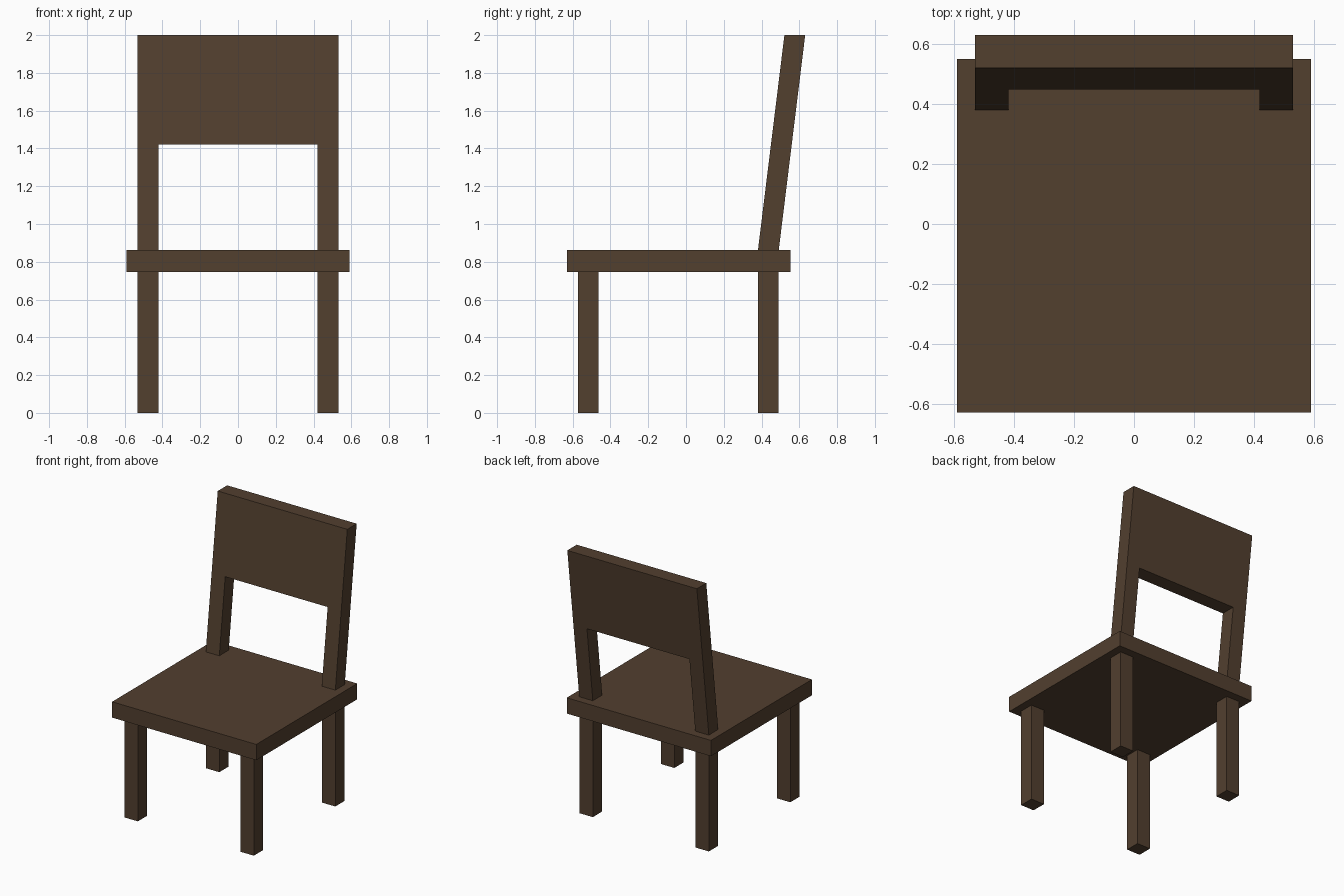
import bpy, bmesh

if "Cube" in bpy.data.objects:
    bpy.data.objects.remove(bpy.data.objects["Cube"])

wood = bpy.data.materials.new("dark_wood")
wood.diffuse_color = (0.085, 0.05, 0.028, 1)
wood.use_nodes = True
wood.node_tree.nodes["Principled BSDF"].inputs["Base Color"].default_value = wood.diffuse_color


def finish(name, bm):
    bmesh.ops.recalc_face_normals(bm, faces=bm.faces)
    mesh = bpy.data.meshes.new(name)
    bm.to_mesh(mesh)
    bm.free()
    mesh.materials.append(wood)
    obj = bpy.data.objects.new(name, mesh)
    bpy.context.collection.objects.link(obj)
    return obj


def box(name, lo, hi):
    bm = bmesh.new()
    bmesh.ops.create_cube(bm, size=1)
    for v in bm.verts:
        v.co = [(a + b) / 2 + c * (b - a) for a, b, c in zip(lo, hi, v.co)]
    return finish(name, bm)


SEAT_BOTTOM, SEAT_TOP = 0.745, 0.862
OUT, INN = 0.531, 0.42        # outer and inner x of legs and back posts
REAR_Y, THICK = 0.381, 0.11   # front of rear legs, leg thickness
LEAN = 0.14                   # backward shift of the back at its top

# Seat slab
box("seat", (-0.591, -0.63, SEAT_BOTTOM), (0.591, 0.552, SEAT_TOP))

# Four square legs
for row, y in (("front", -0.573), ("back", REAR_Y)):
    for side, x in (("left", -OUT), ("right", INN)):
        box(f"{row}_leg_{side}", (x, y, 0), (x + OUT - INN, y + THICK, SEAT_BOTTOM))

# Leaning backrest: posts and panel as one inverted U profile, extruded in depth
profile = [(-OUT, SEAT_TOP), (-INN, SEAT_TOP), (-INN, 1.422), (INN, 1.422),
           (INN, SEAT_TOP), (OUT, SEAT_TOP), (OUT, 2.0), (-OUT, 2.0)]
bm = bmesh.new()
face = bm.faces.new([
    bm.verts.new((x, REAR_Y + LEAN * (z - SEAT_TOP) / (2.0 - SEAT_TOP), z))
    for x, z in profile])
ext = bmesh.ops.extrude_face_region(bm, geom=[face], use_keep_orig=True)
verts = [g for g in ext["geom"] if isinstance(g, bmesh.types.BMVert)]
bmesh.ops.translate(bm, verts=verts, vec=(0, THICK, 0))
finish("backrest", bm)
